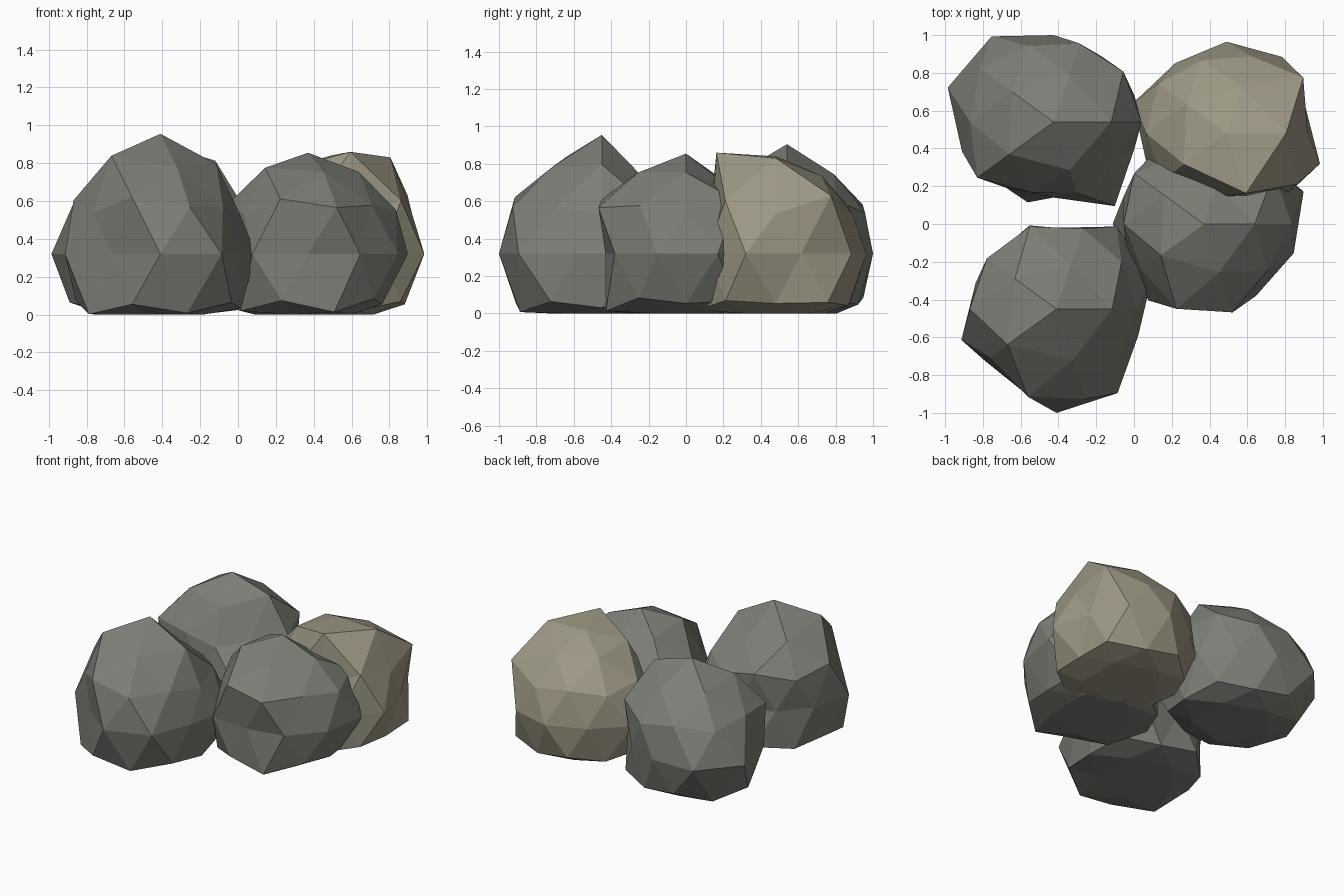
import bpy, bmesh, math

if "Cube" in bpy.data.objects:
    bpy.data.objects.remove(bpy.data.objects["Cube"])


def material(name, rgb):
    m = bpy.data.materials.new(name)
    m.diffuse_color = (*rgb, 1)
    m.use_nodes = True
    m.node_tree.nodes["Principled BSDF"].inputs["Base Color"].default_value = m.diffuse_color
    return m


GREY = material("grey_stone", (0.20, 0.21, 0.18))
TAN = material("tan_stone", (0.335, 0.31, 0.23))


def ring_order(v):
    """Sort from the top ring downward, counter-clockwise within each ring."""
    angle = math.atan2(v.co.y, v.co.x) if v.co.xy.length > 0.01 else 0
    return (-round(v.co.z, 2), (angle + 0.01) % math.tau)


def rock(name, centre, mat, top, cap, mid, upper, equator, lower, base):
    """Low-poly boulder: an icosphere pushed in and out ring by ring, flat base."""
    bm = bmesh.new()
    bmesh.ops.create_icosphere(bm, subdivisions=2, radius=1)
    radii = [top, *cap, *mid, *upper, *equator, *lower, *base] + [0.53] * 6
    for v, r in zip(sorted(bm.verts, key=ring_order), radii):
        v.co = v.co.normalized() * r
        if v.co.z < 0:
            v.co.z *= 1.1
        v.co.x += centre[0]
        v.co.y += centre[1]
        v.co.z = max(v.co.z + 0.32, 0)
    bmesh.ops.recalc_face_normals(bm, faces=bm.faces)
    mesh = bpy.data.meshes.new(name)
    bm.to_mesh(mesh)
    bm.free()
    mesh.materials.append(mat)
    ob = bpy.data.objects.new(name, mesh)
    bpy.context.collection.objects.link(ob)
    return ob


# front left boulder, with the tallest peak
rock("front_left_rock", (-0.41, -0.45), GREY, 0.635,
     cap=(.56, .465, .52, .61, .54),
     mid=(.50, .54, .54, .575, .48),
     upper=(.47, .50, .51, .49, .56),
     equator=(.53, .54, .43, .43, .45, .53, .43, .55, .55, .455),
     lower=(.52, .52, .50, .54, .52),
     base=(.50, .50, .50, .55, .54))

# back left boulder
rock("back_left_rock", (-0.425, 0.54), GREY, 0.585,
     cap=(.58, .50, .52, .55, .51),
     mid=(.535, .50, .52, .46, .43),
     upper=(.52, .49, .54, .56, .44),
     equator=(.45, .43, .46, .56, .59, .51, .43, .40, .55, .45),
     lower=(.50, .48, .52, .50, .50),
     base=(.51, .47, .51, .49, .46))

# middle right boulder
rock("middle_rock", (0.37, 0.0), GREY, 0.535,
     cap=(.51, .43, .50, .535, .51),
     mid=(.54, .45, .50, .555, .49),
     upper=(.52, .45, .51, .46, .55),
     equator=(.555, .47, .45, .46, .45, .43, .50, .43, .47, .50),
     lower=(.51, .48, .54, .50, .48),
     base=(.46, .50, .52, .52, .53))

# back right tan boulder
rock("tan_rock", (0.49, 0.48), TAN, 0.52,
     cap=(.60, .49, .50, .53, .635),
     mid=(.59, .48, .50, .43, .54),
     upper=(.48, .48, .50, .46, .40),
     equator=(.44, .50, .485, .46, .52, .45, .42, .40, .46, .52),
     lower=(.53, .48, .50, .48, .51),
     base=(.46, .48, .48, .51, .52))
